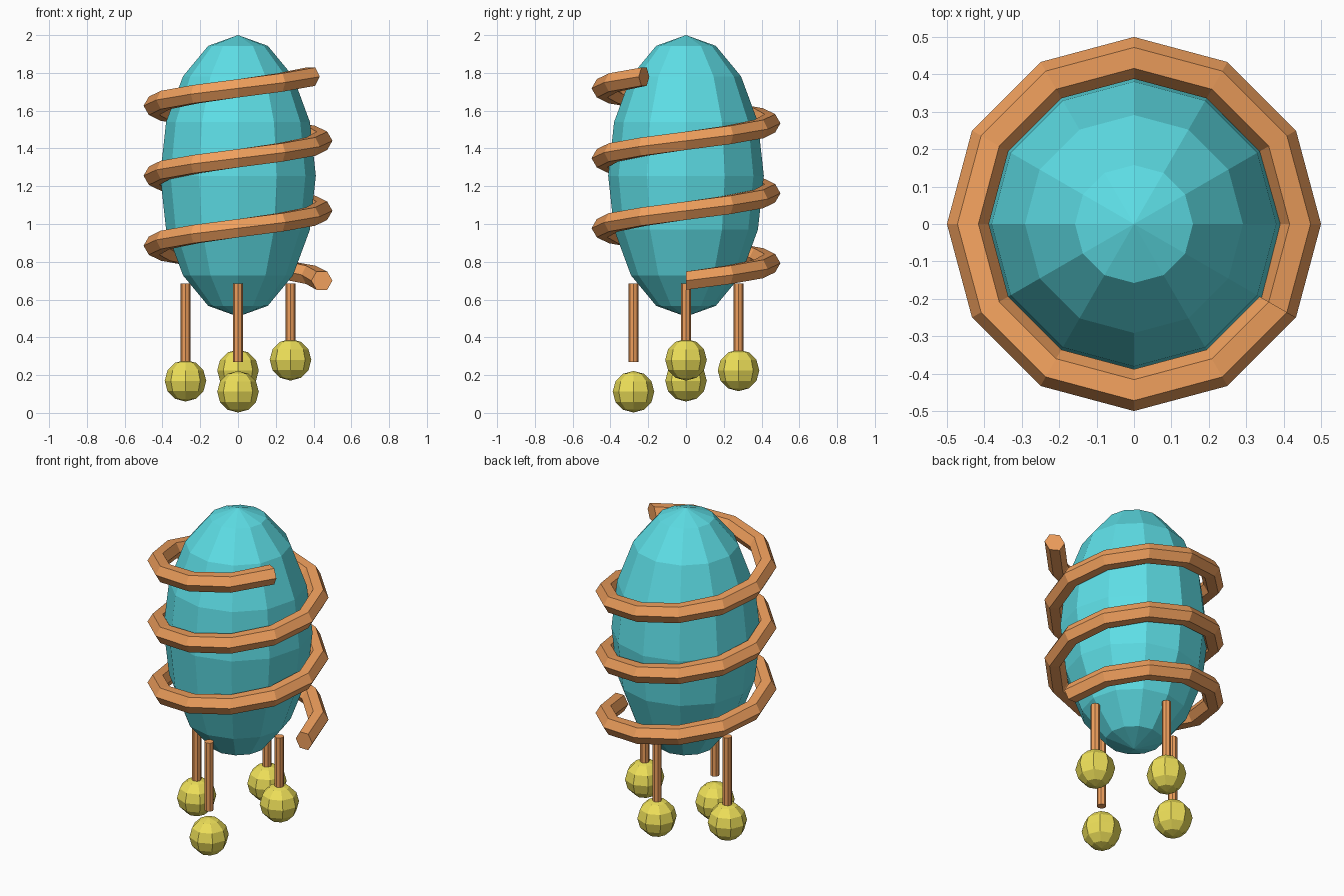
import bpy, bmesh
from math import cos, sin, pi, radians
from mathutils import Matrix

if "Cube" in bpy.data.objects:
    bpy.data.objects.remove(bpy.data.objects["Cube"])


def material(name, rgb):
    m = bpy.data.materials.new(name)
    m.diffuse_color = (*rgb, 1)
    m.use_nodes = True
    m.node_tree.nodes["Principled BSDF"].inputs["Base Color"].default_value = m.diffuse_color
    return m


TEAL = material("teal", (0.11, 0.73, 0.79))
ORANGE = material("orange", (0.87, 0.35, 0.11))
YELLOW = material("yellow", (0.85, 0.74, 0.10))


def add(name, bm, mat):
    bmesh.ops.recalc_face_normals(bm, faces=bm.faces)
    me = bpy.data.meshes.new(name)
    bm.to_mesh(me)
    bm.free()
    me.materials.append(mat)
    ob = bpy.data.objects.new(name, me)
    bpy.context.collection.objects.link(ob)
    return ob


def ellipsoid(name, loc, radius, height, segs, rings, mat):
    bm = bmesh.new()
    bmesh.ops.create_uvsphere(
        bm, u_segments=segs, v_segments=rings, radius=1,
        matrix=Matrix.Translation(loc) @ Matrix.Diagonal((radius, radius, height, 1)))
    return add(name, bm, mat)


# Faceted egg body
ellipsoid("body", (0, 0, 1.255), 0.412, 0.745, 12, 8, TEAL)

# Spiral coil: hexagonal section swept 35 steps of 30 degrees
STEPS, R, r = 35, 0.444, 0.056
bm = bmesh.new()
rings = []
for i in range(STEPS + 1):
    a = radians(30 * i)
    z = 0.70 + 1.08 * i / STEPS
    ring = []
    for k in range(6):
        t = k * pi / 3
        d = R + r * cos(t)
        ring.append(bm.verts.new((d * cos(a), d * sin(a), z + r * sin(t))))
    rings.append(ring)
for p, q in zip(rings, rings[1:]):
    for k in range(6):
        n = (k + 1) % 6
        bm.faces.new((p[k], p[n], q[n], q[k]))
bm.faces.new(rings[0])
bm.faces.new(rings[-1])
add("spiral_coil", bm, ORANGE)

# Four legs, each with a ball foot at its own height
feet = [("right", 0.278, 0, 0.281), ("back", 0, 0.278, 0.225),
        ("left", -0.278, 0, 0.170), ("front", 0, -0.278, 0.112)]
for side, x, y, z in feet:
    bm = bmesh.new()
    bmesh.ops.create_cone(bm, cap_ends=True, segments=8, radius1=0.026, radius2=0.026,
                          depth=0.415, matrix=Matrix.Translation((x, y, 0.477)))
    add(side + "_leg", bm, ORANGE)
    ellipsoid(side + "_foot", (x, y, z), 0.11, 0.11, 8, 6, YELLOW)
